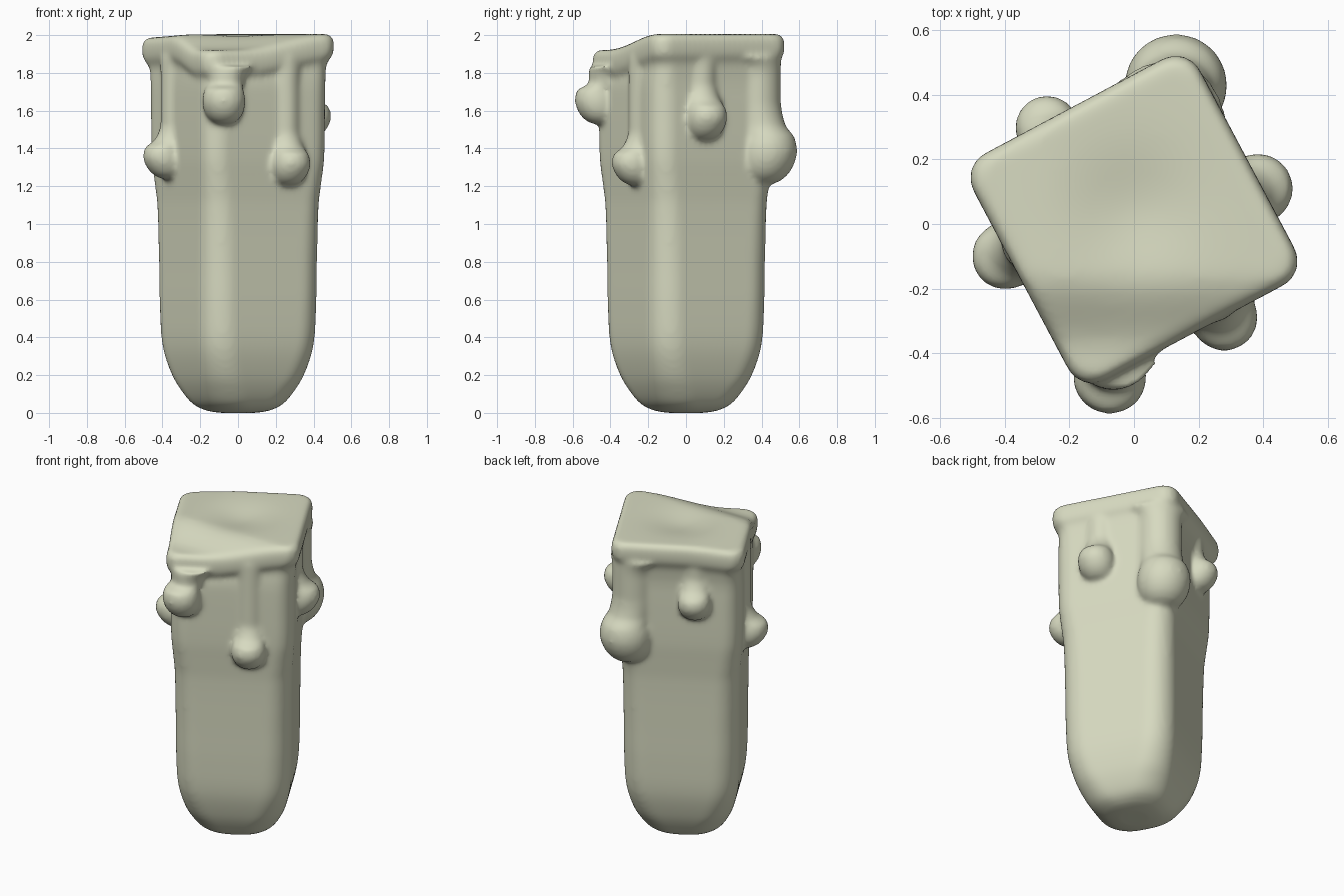
import bpy, bmesh, math
from mathutils import Vector, Matrix

if "Cube" in bpy.data.objects:
    bpy.data.objects.remove(bpy.data.objects["Cube"])

TURN = Matrix.Rotation(math.radians(28), 3, 'Z')
bm = bmesh.new()

def rounded_square(h, r, z, seg=8, side=10):
    pts = []
    r = min(r, h * .98)
    for k in range(4):
        quarter = Matrix.Rotation(k * math.pi / 2, 3, 'Z')
        c = h - r
        corner = [Vector((c + r * math.cos(a), c + r * math.sin(a), z))
                  for a in (i / seg * math.pi / 2 for i in range(seg + 1))]
        straight = [Vector((c - 2 * c * i / side, h, z)) for i in range(1, side)]
        pts += [TURN @ quarter @ p for p in corner + straight]
    return pts

def circle(x, y, z, r, n=28):
    return [Vector((x + r * math.cos(2 * math.pi * i / n),
                    y + r * math.sin(2 * math.pi * i / n), z)) for i in range(n)]

def loft(rings):
    rows = [[bm.verts.new(p) for p in ring] for ring in rings]
    n = len(rows[0])
    for a, b in zip(rows, rows[1:]):
        for i in range(n):
            j = (i + 1) % n
            bm.faces.new((a[i], a[j], b[j], b[i]))
    bm.faces.new(rows[0][::-1])
    bm.faces.new(rows[-1])

def refine(profile, n=4):
    # smooth curve through the profile points
    pts = [Vector(p) for p in profile]
    out = []
    for i in range(len(pts) - 1):
        a, b, c, d = pts[max(i - 1, 0)], pts[i], pts[i + 1], pts[min(i + 2, len(pts) - 1)]
        step = (c - b).length
        t1 = (c - a) * step / max((b - a).length + step, 1e-6)
        t2 = (d - b) * step / max((d - c).length + step, 1e-6)
        for k in range(n):
            t = k / n
            out.append(b * (2 * t**3 - 3 * t**2 + 1) + t1 * (t**3 - 2 * t**2 + t)
                       + c * (3 * t**2 - 2 * t**3) + t2 * (t**3 - t**2))
    return out + [pts[-1]]

def smoothstep(t):
    t = max(0, min(1, t))
    return t * t * (3 - 2 * t)

def sag(p):
    # molten top: sinks at the front corner and in a shallow central hollow
    w = smoothstep((p.z - 1.72) / 0.15)
    d = 0.085 * smoothstep((-p.y - 0.16) / 0.26) + 0.02 * smoothstep((-p.x - 0.2) / 0.3)
    if p.z > 1.99:
        d += 0.03 * math.exp(-(p.x ** 2 + (p.y - .03) ** 2) / 0.03)
    return Vector((p.x, p.y + 0.014 * w, p.z - d * w))

# candle body with overhanging rim: (z, half width, corner radius)
profile = [(0, .09, .085), (.012, .16, .14), (.045, .217, .16), (.11, .262, .17),
           (.2, .30, .16), (.35, .334, .15), (.55, .344, .145), (.8, .346, .14),
           (1.1, .350, .13), (1.22, .358, .12), (1.35, .367, .11), (1.6, .370, .11),
           (1.82, .370, .10), (1.86, .376, .09), (1.89, .392, .085), (1.93, .398, .085),
           (1.975, .396, .085), (1.997, .386, .08), (2.006, .365, .08)]
body = [rounded_square(h, r, z) for z, h, r in refine(profile)]
body += [rounded_square(h, h * .22, 2.006) for h in (.33, .29, .25, .21, .17, .13, .09, .05, .02)]
loft([[sag(p) for p in ring] for ring in body])

# wax drips: bulb x, y, z, bulb radius, stem radius, inward pull, outward angle
drips = [(.13, .43, 1.38, .16, .13, .06, 73),
         (-.27, .30, 1.63, .10, .09, .085, 118),
         (.385, .11, 1.56, .11, .095, .09, 28),
         (.28, -.29, 1.315, .105, .09, .085, 298),
         (-.075, -.475, 1.65, .115, .095, .055, 262),
         (-.40, -.10, 1.35, .105, .09, .09, 208)]
for x, y, z, r, s, pull, ang in drips:
    ux, uy = math.cos(math.radians(ang)), math.sin(math.radians(ang))
    top = 1.80 if y < -.4 else 1.85
    rings = []
    for a in (-88, -75, -60, -45, -30, -15, 0, 15, 30):
        t = math.radians(a)
        sink = pull * .35 * max(0, -math.sin(t))
        rings.append(circle(x - ux * sink, y - uy * sink, z + r * 1.08 * math.sin(t),
                            r * max(math.cos(t), .03) ** .8))
    # shoulder, stem and flare under the rim
    for h, f, w in ((.85, .55, s), (1.25, .85, s), (1.6, 1, s)):
        if z + r * h < top - .07:
            rings.append(circle(x - ux * pull * f, y - uy * pull * f, z + r * h, w))
    for dz, w in ((-.06, 1), (-.02, 1.08), (.01, 1.25), (.035, 1.55)):
        q = pull + s * (w - 1)
        rings.append(circle(x - ux * q, y - uy * q, top + dz, s * w))
    loft(rings)

bmesh.ops.recalc_face_normals(bm, faces=bm.faces[:])
mesh = bpy.data.meshes.new("candle")
bm.to_mesh(mesh)
bm.free()
candle = bpy.data.objects.new("candle", mesh)
bpy.context.collection.objects.link(candle)

# melt the parts together
remesh = candle.modifiers.new("melt", 'REMESH')
remesh.mode = 'VOXEL'
remesh.voxel_size = 0.014
remesh.use_smooth_shade = True
soften = candle.modifiers.new("soften", 'SMOOTH')
soften.factor = 0.5
soften.iterations = 12

wax = bpy.data.materials.new("wax")
wax.diffuse_color = (0.68, 0.70, 0.53, 1)
wax.use_nodes = True
wax.node_tree.nodes["Principled BSDF"].inputs["Base Color"].default_value = wax.diffuse_color
mesh.materials.append(wax)
